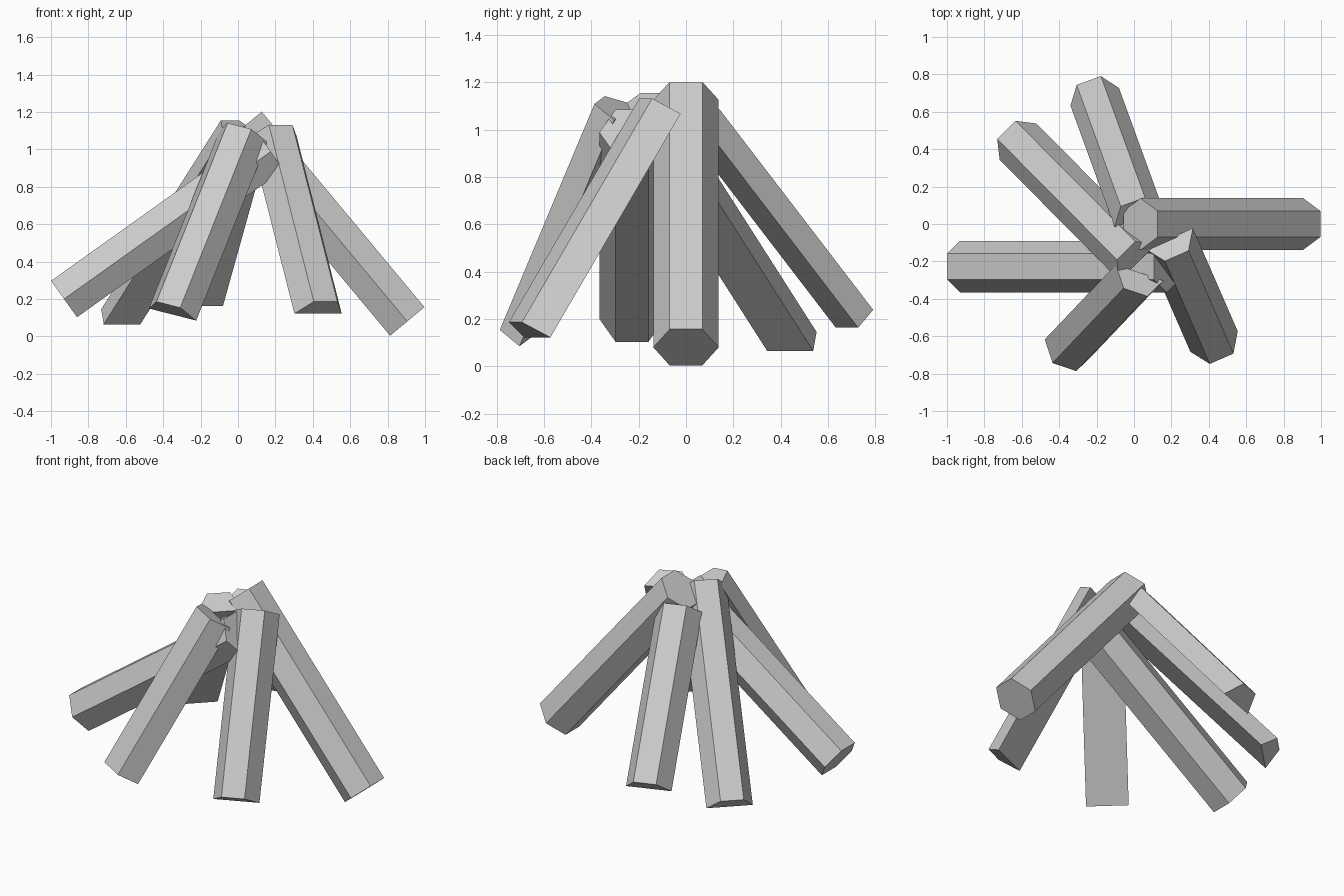
import bpy, bmesh
from math import sin, cos, radians
from mathutils import Vector

if "Cube" in bpy.data.objects:
    bpy.data.objects.remove(bpy.data.objects["Cube"])

RADIUS = 0.138


def log(name, foot, tip, split=False, roll=0):
    """Hexagonal log from foot to tip; a split log keeps only its outer half."""
    foot, tip = Vector(foot), Vector(tip)
    axis = (tip - foot).normalized()
    side = axis.cross(Vector((0, 0, 1))).normalized()
    outer = side.cross(axis)
    corners = []
    for k in range(4 if split else 6):
        a = radians(roll + 60 * k)
        corners.append(RADIUS * (cos(a) * side + sin(a) * outer))
    bm = bmesh.new()
    low = [bm.verts.new(foot + c) for c in corners]
    high = [bm.verts.new(tip + c) for c in corners]
    bm.faces.new(low)
    bm.faces.new(high)
    for i in range(len(corners)):
        j = (i + 1) % len(corners)
        bm.faces.new((low[i], low[j], high[j], high[i]))
    bmesh.ops.recalc_face_normals(bm, faces=bm.faces)
    mesh = bpy.data.meshes.new(name)
    bm.to_mesh(mesh)
    bm.free()
    bpy.context.collection.objects.link(bpy.data.objects.new(name, mesh))


# Long whole logs
log("right_log", (0.905, 0, 0.08), (0.035, 0, 1.125))
log("left_log", (-0.93, -0.228, 0.20), (0.175, -0.228, 0.988))
# Long split log
log("back_left_split_log", (-0.62, 0.44, 0.065), (0.02, -0.205, 1.075), split=True)
# Short split logs
log("back_split_log", (-0.21, 0.68, 0.163), (0.026, 0.031, 1.01), split=True)
log("front_left_split_log", (-0.35, -0.66, 0.117), (0.03, -0.26, 1.072), split=True, roll=-28)
log("front_right_split_log", (0.428, -0.628, 0.122), (0.188, -0.078, 1.067), split=True)
